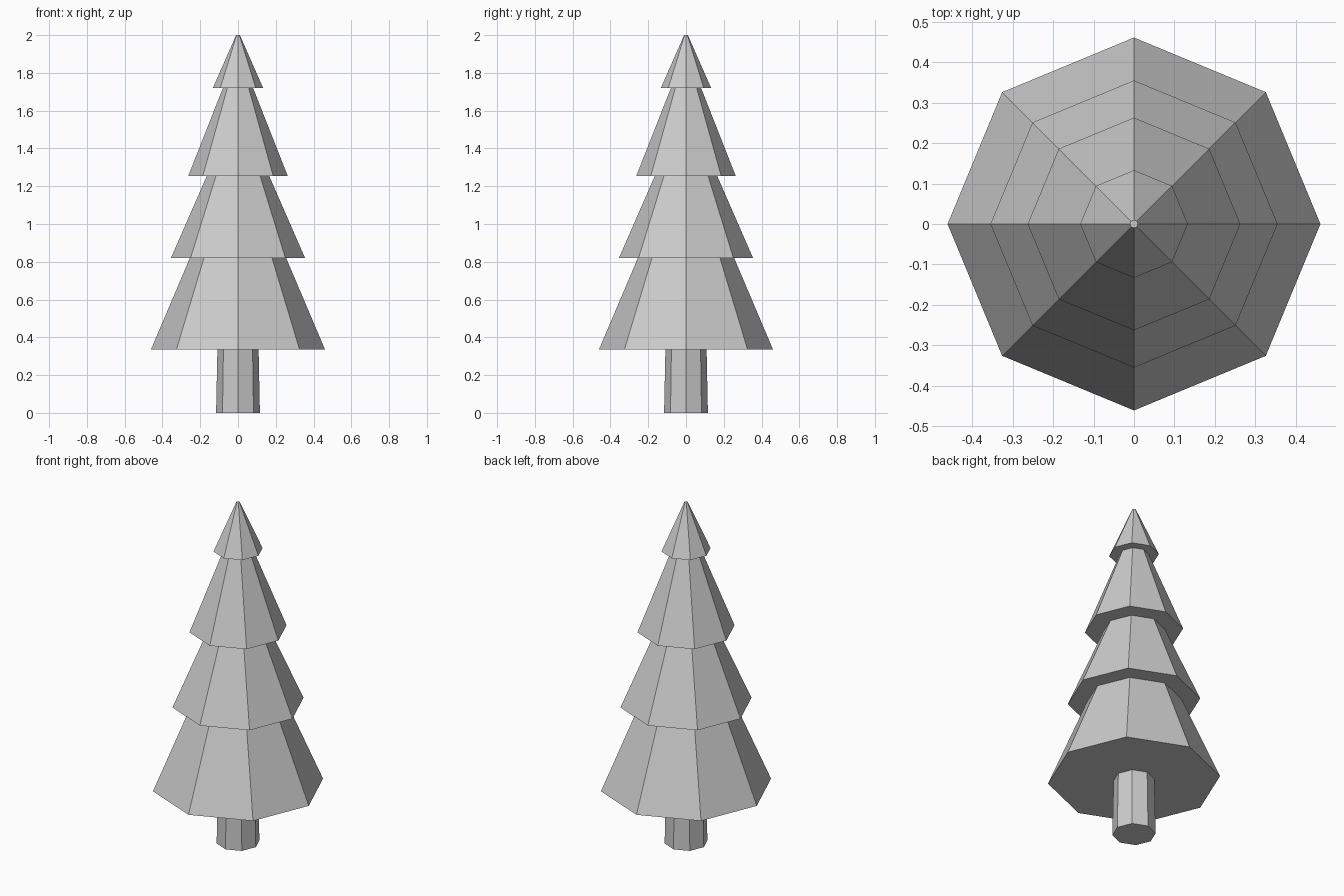
import bpy, bmesh
from math import cos, sin, tau

if "Cube" in bpy.data.objects:
    bpy.data.objects.remove(bpy.data.objects["Cube"])

SIDES = 8


def lathe(name, profile):
    """Eight-sided closed solid from (radius, z) rings, listed bottom to top."""
    bm = bmesh.new()
    rings = [[bm.verts.new((r * cos(tau * i / SIDES), r * sin(tau * i / SIDES), z))
              for i in range(SIDES)] for r, z in profile]
    for low, high in zip(rings, rings[1:]):
        for i in range(SIDES):
            j = (i + 1) % SIDES
            bm.faces.new((low[i], low[j], high[j], high[i]))
    bm.faces.new(rings[0][::-1])
    bm.faces.new(rings[-1])
    mesh = bpy.data.meshes.new(name)
    bm.to_mesh(mesh)
    bm.free()
    obj = bpy.data.objects.new(name, mesh)
    bpy.context.collection.objects.link(obj)
    return obj


# Trunk, tapering slightly and tucked just into the foliage
lathe("trunk", [(0.116, 0.0), (0.109, 0.34)])

# Foliage tiers: (bottom radius, top radius, bottom z, top z)
tiers = [
    (0.461, 0.255, 0.335, 0.82),
    (0.355, 0.165, 0.82, 1.255),
    (0.263, 0.080, 1.255, 1.72),
    (0.133, 0.010, 1.72, 2.0),
]
profile = []
for r_bottom, r_top, z_bottom, z_top in tiers:
    profile += [(r_bottom, z_bottom), (r_top, z_top)]
lathe("foliage", profile)
